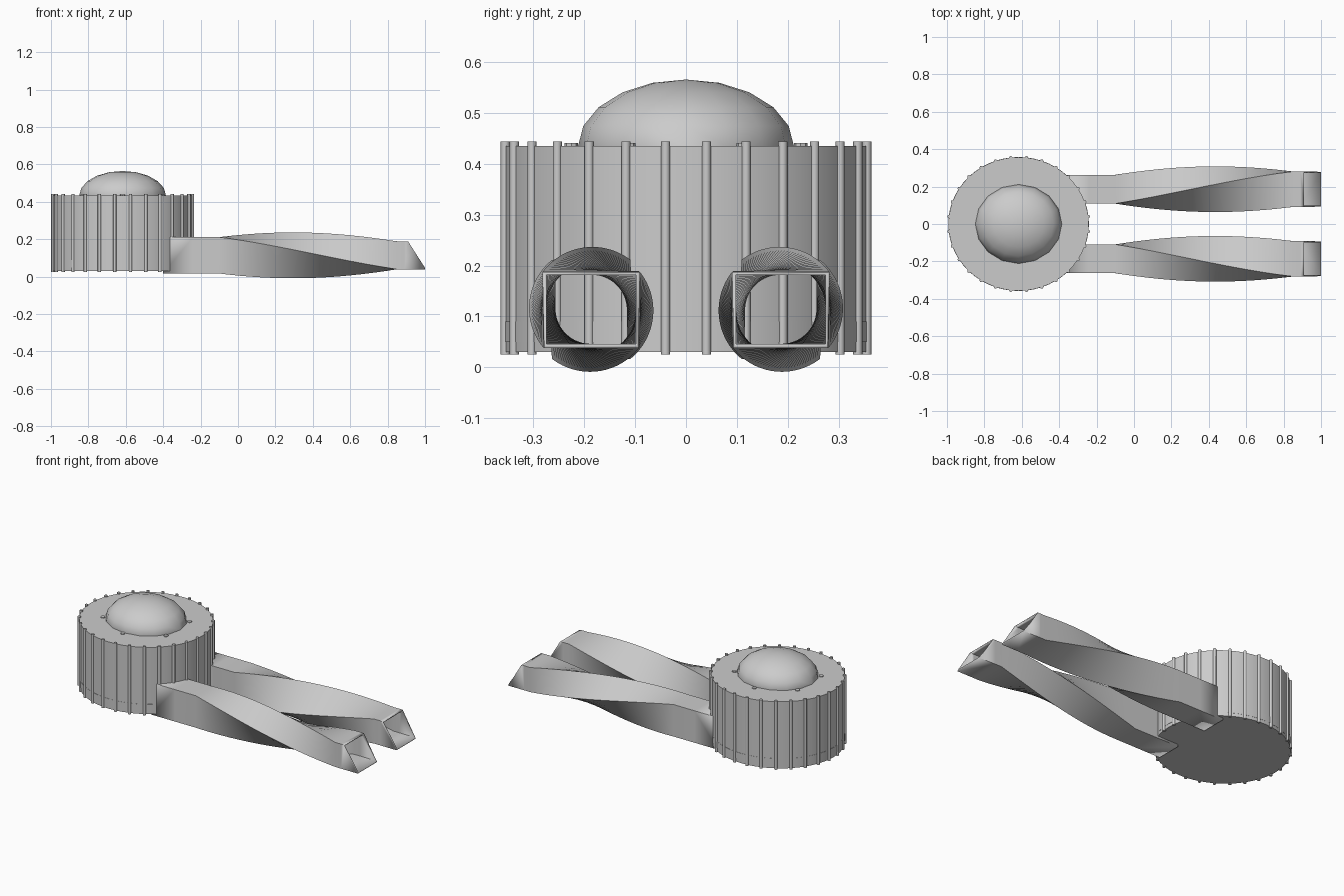
import bpy, bmesh
from math import sin, cos, pi, radians

if "Cube" in bpy.data.objects:
    bpy.data.objects.remove(bpy.data.objects["Cube"])

CX, RX, RY = -0.617, 0.375, 0.357   # drum centre and radii


def finish(name, bm, angle=None):
    bmesh.ops.recalc_face_normals(bm, faces=bm.faces[:])
    me = bpy.data.meshes.new(name)
    bm.to_mesh(me)
    bm.free()
    ob = bpy.data.objects.new(name, me)
    bpy.context.collection.objects.link(ob)
    if angle:
        bpy.ops.object.select_all(action='DESELECT')
        ob.select_set(True)
        bpy.context.view_layer.objects.active = ob
        bpy.ops.object.shade_smooth_by_angle(angle=radians(angle))
    return ob


def cylinder(bm, x, y, z0, z1, rx, ry, n):
    new = bmesh.ops.create_cone(bm, cap_ends=True, segments=n, radius1=1,
                                radius2=1, depth=1)['verts']
    for v in new:
        v.co = (x + v.co.x * rx, y + v.co.y * ry, z0 + (v.co.z + 0.5) * (z1 - z0))


# Drum
bm = bmesh.new()
cylinder(bm, CX, 0, 0.03, 0.435, RX, RY, 56)
finish("drum", bm, 30)

# Faint base band
bm = bmesh.new()
cylinder(bm, CX, 0, 0.05, 0.09, RX + 0.001, RY + 0.001, 56)
finish("base_band", bm, 30)

# Vertical ribs around the drum
bm = bmesh.new()
for i in range(28):
    a = 2 * pi * (i + 0.5) / 28
    cylinder(bm, CX + RX * cos(a), RY * sin(a), 0.025, 0.443, 0.009, 0.009, 8)
finish("drum_ribs", bm, 50)

# Dome, upper half of a squashed low-poly sphere
bm = bmesh.new()
bmesh.ops.create_uvsphere(bm, u_segments=16, v_segments=10, radius=1)
bmesh.ops.bisect_plane(bm, geom=bm.verts[:] + bm.edges[:] + bm.faces[:],
                       plane_co=(0, 0, -0.02), plane_no=(0, 0, -1), clear_outer=True)
for v in bm.verts:
    v.co = (CX + v.co.x * 0.232, v.co.y * 0.212, 0.433 + v.co.z * 0.132)
finish("dome", bm, 30)

# Small studs at the foot of the dome
bm = bmesh.new()
for i in range(6):
    a = 2 * pi * (i + 0.5) / 6
    cylinder(bm, CX + 0.245 * cos(a), 0.225 * sin(a), 0.43, 0.44, 0.013, 0.013, 8)
finish("dome_studs", bm, 40)


# Hollow rectangular arms, twisted a quarter turn, with a slanted mouth
def arm(name, side):
    bm = bmesh.new()
    steps = 32
    xs = [-0.40, -0.24] + [-0.1 + 0.95 * i / steps for i in range(steps + 1)] + [0.89, 1.0]
    rings = []
    for x in xs:
        t = min(max((x + 0.1) / 0.95, 0), 1)
        a = -t * pi / 2
        hw, hh = 0.07 - 0.0025 * t, 0.09 - 0.0025 * t
        ring = []
        for sy, sz in ((-1, -1), (1, -1), (1, 1), (-1, 1)):
            y, z = sy * hw, sz * hh
            yy, zz = y * cos(a) - z * sin(a), y * sin(a) + z * cos(a)
            px = x
            if x == 1.0 and zz > 0:
                px = 0.91
            ring.append(bm.verts.new((px, side * (0.186 + yy), 0.114 + zz)))
        rings.append(ring)
    for r, s in zip(rings, rings[1:]):
        for k in range(4):
            j = (k + 1) % 4
            f = (r[k], r[j], s[j], s[k])
            bm.faces.new(f)
    ob = finish(name, bm, 30)
    mod = ob.modifiers.new("wall", 'SOLIDIFY')
    mod.thickness = 0.01
    mod.offset = -1


arm("arm_back", 1)
arm("arm_front", -1)
